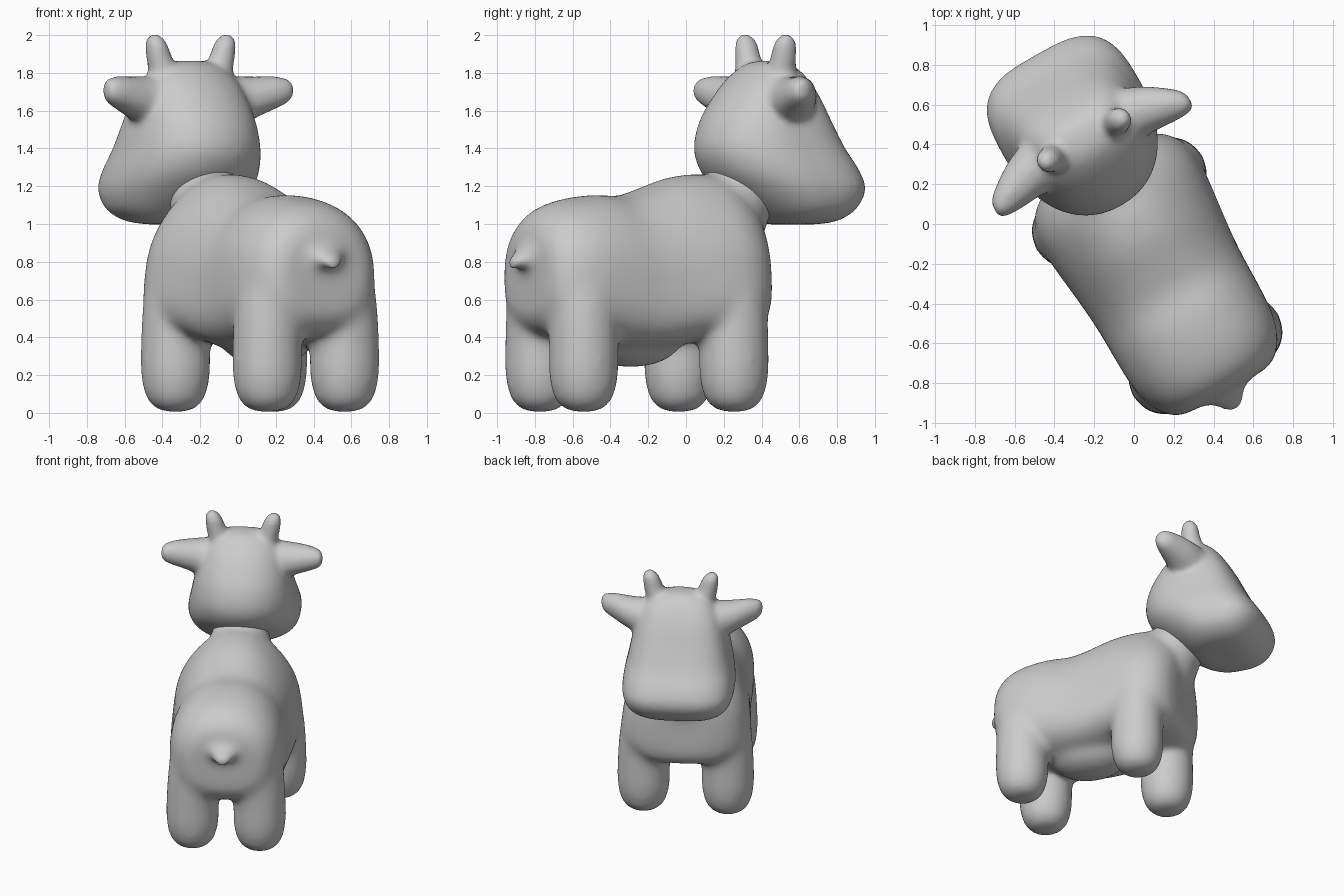
import bpy, bmesh, math
from mathutils import Vector

if "Cube" in bpy.data.objects:
    bpy.data.objects.remove(bpy.data.objects["Cube"])

HEADING = math.radians(29.5)      # the animal is turned about z
SEG = 40


def spow(a, e):
    return math.copysign(abs(a) ** e, a)


def oval(c, u, v, p_pos=2.0, p_neg=2.0, taper=0.0):
    """Superellipse ring; the +v and -v halves may differ in squareness."""
    c, u, v = Vector(c), Vector(u), Vector(v)
    pts = []
    for i in range(SEG):
        t = 2 * math.pi * i / SEG
        co, si = math.cos(t), math.sin(t)
        p = p_pos if si > 0 else p_neg
        pts.append(c + u * spow(co, 2 / p) * (1 - taper * si) + v * spow(si, 2 / p))
    return pts


def refine(rings, steps=4):
    """Insert spline-interpolated rings so the skin has no bands."""
    out = []
    for i in range(len(rings) - 1):
        a, b, c, d = (rings[max(i - 1, 0)], rings[i], rings[i + 1],
                      rings[min(i + 2, len(rings) - 1)])
        for k in range(steps):
            t = k / steps
            out.append([(2 * q + (r - p) * t + (2 * p - 5 * q + 4 * r - s) * t * t
                         + (3 * q - p - 3 * r + s) * t ** 3) / 2
                        for p, q, r, s in zip(a, b, c, d)])
    return out + [rings[-1]]


def loft(bm, rings):
    """Closed smooth skin through a row of rings."""
    vs = [[bm.verts.new(p) for p in r] for r in refine(rings)]
    for a, b in zip(vs, vs[1:]):
        for i in range(SEG):
            j = (i + 1) % SEG
            bm.faces.new((a[i], a[j], b[j], b[i]))
    bm.faces.new(vs[0])
    bm.faces.new(vs[-1])


def limb(bm, path):
    """Round limb through (centre, radius) stations, rings square to the path."""
    rings = []
    pts = [Vector(c) for c, r in path]
    for i, (c, r) in enumerate(path):
        d = (pts[min(i + 1, len(pts) - 1)] - pts[max(i - 1, 0)]).normalized()
        v = d.cross(Vector((1, 0, 0))).normalized()
        rings.append(oval(c, v.cross(d) * r, v * r))
    loft(bm, rings)


def blend(name, bm, voxel, smooth):
    """Fuse overlapping pieces into one soft skin."""
    bmesh.ops.recalc_face_normals(bm, faces=bm.faces)
    me = bpy.data.meshes.new(name)
    bm.to_mesh(me)
    bm.free()
    ob = bpy.data.objects.new(name, me)
    bpy.context.collection.objects.link(ob)
    ob.rotation_euler.z = HEADING
    ob.location = (-0.01, -0.005, 0)
    m = ob.modifiers.new("fuse", 'REMESH')
    m.mode = 'VOXEL'
    m.voxel_size = voxel
    m.use_smooth_shade = True
    s = ob.modifiers.new("soften", 'SMOOTH')
    s.factor = 0.5
    s.iterations = smooth
    return ob


# ---- body with legs, neck, udder and tail (local frame: forward is +y) ----
bm = bmesh.new()

# trunk: y, top, bottom, half width, taper towards the top
trunk = [(-0.965, 0.90, 0.60, 0.16, 0.0), (-0.95, 0.99, 0.50, 0.27, 0.03),
         (-0.87, 1.08, 0.42, 0.35, 0.06), (-0.74, 1.13, 0.39, 0.395, 0.07),
         (-0.56, 1.155, 0.35, 0.405, 0.08), (-0.40, 1.15, 0.33, 0.405, 0.12),
         (-0.26, 1.19, 0.33, 0.41, 0.18), (-0.10, 1.245, 0.36, 0.42, 0.25),
         (0.06, 1.265, 0.39, 0.43, 0.30), (0.18, 1.25, 0.41, 0.425, 0.31),
         (0.29, 1.18, 0.43, 0.38, 0.28), (0.36, 1.09, 0.47, 0.29, 0.2),
         (0.385, 0.98, 0.55, 0.17, 0.1)]
loft(bm, [oval((0, y, (t + b) / 2), (w, 0, 0), (0, 0, (t - b) / 2), 2.25, 2.9, k)
          for y, t, b, w, k in trunk])

# legs: z, radius, inward lean
leg = [(0.004, 0.05, 0), (0.022, 0.105, 0), (0.08, 0.156, 0), (0.2, 0.183, 0),
       (0.36, 0.184, 0.0), (0.56, 0.184, 0.012), (0.72, 0.178, 0.035),
       (0.88, 0.15, 0.08), (0.99, 0.08, 0.12)]
for side in (-1, 1):
    for x, y in ((0.295, 0.13), (0.235, -0.75)):
        loft(bm, [oval((side * (x - lean), y, z), (r, 0, 0), (0, r, 0))
                  for z, r, lean in leg])

# neck, reaching into the head
limb(bm, [((0, 0.12, 0.90), 0.29), ((0, 0.25, 1.06), 0.235),
          ((0, 0.34, 1.17), 0.195), ((0, 0.42, 1.27), 0.18), ((0, 0.46, 1.33), 0.17)])

# udder
loft(bm, [oval((0, -0.33, 0.40 + 0.16 * math.sin(a)),
               (0.23 * math.cos(a), 0, 0), (0, 0.29 * math.cos(a), 0))
          for a in [math.radians(d) for d in range(-80, 81, 20)]])

# tail
loft(bm, [oval((0, y, z), (w, 0, 0), (0, 0, h)) for y, z, w, h in
          ((-0.88, 0.87, 0.19, 0.10), (-0.95, 0.845, 0.14, 0.075),
           (-1.01, 0.815, 0.085, 0.05), (-1.075, 0.78, 0.035, 0.03))])
blend("body", bm, 0.02, 30)

# ---- head with ears and horns ----
bm = bmesh.new()

# skull and muzzle: z, back y, front y, half width
skull = [(0.998, 0.54, 0.75, 0.15), (1.018, 0.46, 0.85, 0.26), (1.08, 0.37, 0.935, 0.35),
         (1.18, 0.25, 0.985, 0.39), (1.28, 0.155, 0.955, 0.387), (1.40, 0.11, 0.875, 0.362),
         (1.54, 0.14, 0.80, 0.332), (1.67, 0.22, 0.735, 0.295), (1.77, 0.305, 0.67, 0.245),
         (1.84, 0.39, 0.60, 0.165), (1.864, 0.46, 0.54, 0.07)]
loft(bm, [oval((0, (b + f) / 2, z), (w, 0, 0), (0, (f - b) / 2, 0), 3.2, 2.1)
          for z, b, f, w in skull])

# ears: x, y, z, half depth, half height
ear = [(0.18, 0.50, 1.63, 0.16, 0.15), (0.29, 0.49, 1.65, 0.135, 0.132),
       (0.39, 0.465, 1.675, 0.115, 0.107), (0.475, 0.435, 1.695, 0.09, 0.088),
       (0.54, 0.412, 1.705, 0.06, 0.065), (0.565, 0.402, 1.71, 0.03, 0.035)]
for side in (-1, 1):
    loft(bm, [oval((side * x, y, z), (0, d, 0), (0, 0, h)) for x, y, z, d, h in ear])

# horns
for side in (-1, 1):
    loft(bm, [oval((side * x, 0.49, z), (r, 0, 0), (0, r, 0)) for x, z, r in
              ((0.14, 1.70, 0.10), (0.165, 1.80, 0.08), (0.19, 1.88, 0.069),
               (0.208, 1.95, 0.06), (0.216, 1.985, 0.044), (0.219, 2.006, 0.018))])
blend("head", bm, 0.018, 9)
